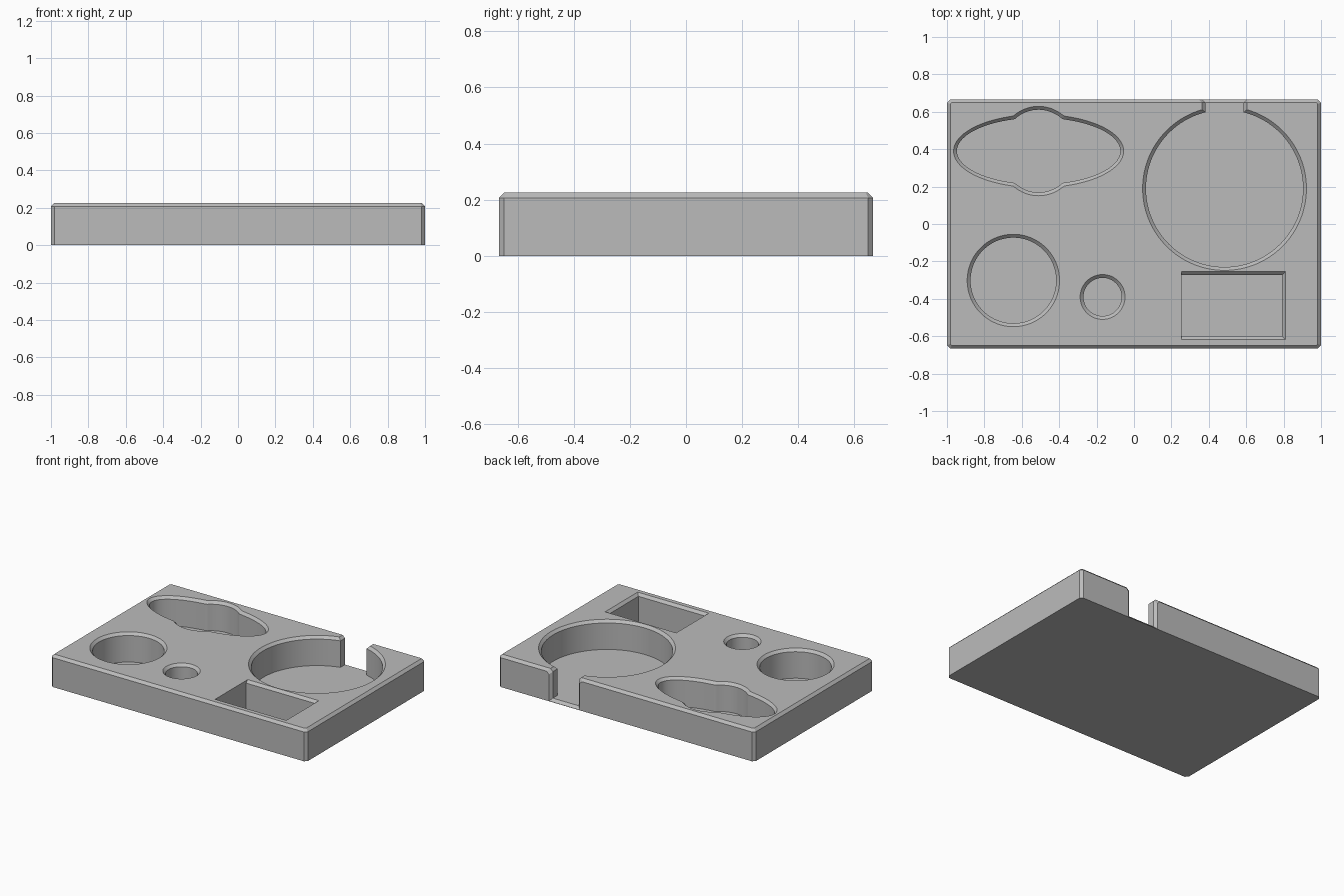
import bpy, bmesh, math

if "Cube" in bpy.data.objects:
    bpy.data.objects.remove(bpy.data.objects["Cube"])

C = 0.018            # chamfer width
HX, HY, H = 1.0, 0.6665, 0.225
FLOOR = 0.02         # pocket floor height
EXTRA = 0.01         # how far cutters rise past the surface

grey = bpy.data.materials.new("grey")
grey.diffuse_color = (0.5, 0.5, 0.5, 1)
grey.use_nodes = True
grey.node_tree.nodes["Principled BSDF"].inputs["Base Color"].default_value = grey.diffuse_color


def loft(name, rings):
    """Closed solid through rings of equal point count."""
    bm = bmesh.new()
    loops = [[bm.verts.new(p) for p in ring] for ring in rings]
    for a, b in zip(loops, loops[1:]):
        for i in range(len(a)):
            j = (i + 1) % len(a)
            bm.faces.new((a[i], a[j], b[j], b[i]))
    bm.faces.new(loops[0][::-1])
    bm.faces.new(loops[-1])
    bmesh.ops.recalc_face_normals(bm, faces=bm.faces)
    me = bpy.data.meshes.new(name)
    bm.to_mesh(me)
    bm.free()
    me.materials.append(grey)
    ob = bpy.data.objects.new(name, me)
    bpy.context.collection.objects.link(ob)
    return ob


def pocket(name, outline):
    """Pocket cutter with a flared rim; outline(offset) gives the plan points."""
    levels = ((0, FLOOR), (0, H - C), (C + EXTRA, H + EXTRA))
    cutter = loft(name, [[(x, y, z) for x, y in outline(o)] for o, z in levels])
    cutter.hide_render = True
    return cutter


def oval(cx, cy, *radii, n=96):
    """Outline of one ellipse, or the union of several on the same centre."""
    def outline(o):
        pts = []
        for i in range(n):
            t = 2 * math.pi * i / n
            c, s = math.cos(t), math.sin(t)
            r = max(1 / math.hypot(c / (a + o), s / (b + o)) for a, b in radii)
            pts.append((cx + r * c, cy + r * s))
        return pts
    return outline


def card_outline(o):
    # the left side has no chamfer
    x0, x1, y0, y1 = 0.254, 0.792 + o, -0.600 - o, -0.272 + o
    return [(x0, y0), (x1, y0), (x1, y1), (x0, y1)]


def octagon(d, z):
    x, y, c = HX - d, HY - d, C - d * (2 - math.sqrt(2))
    return [(x - c, -y, z), (x, -y + c, z), (x, y - c, z), (x - c, y, z),
            (-x + c, y, z), (-x, y - c, z), (-x, -y + c, z), (-x + c, -y, z)]


def notch_ring(y, o):
    cx, w, zt = 0.484, 0.102 + o, H - C - o
    top = H + EXTRA
    f = w + top - zt
    return [(cx - w, y, FLOOR - o), (cx + w, y, FLOOR - o), (cx + w, y, zt),
            (cx + f, y, top), (cx - f, y, top), (cx - w, y, zt)]


# Tray body with chamfered corners and top edge
tray = loft("tray", [octagon(0, 0), octagon(0, H - C), octagon(C, H)])

# Pockets, and the notch through the back wall
cutters = [
    pocket("large_round_pocket", oval(0.484, 0.19, (0.42, 0.42), n=128)),
    pocket("medium_round_pocket", oval(-0.645, -0.302, (0.229, 0.229))),
    pocket("small_round_pocket", oval(-0.168, -0.39, (0.102, 0.102), n=64)),
    pocket("oval_pocket", oval(-0.51, 0.39, (0.437, 0.178), (0.20, 0.221), n=160)),
    pocket("rectangular_pocket", card_outline),
    loft("back_notch", [notch_ring(0.45, 0), notch_ring(HY - C, 0),
                        notch_ring(HY, C), notch_ring(HY + 0.03, C)]),
]
for c in cutters:
    mod = tray.modifiers.new(c.name, 'BOOLEAN')
    mod.operation = 'DIFFERENCE'
    mod.solver = 'EXACT'
    mod.object = c

# Apply the cuts and drop the cutters
bpy.context.view_layer.update()
dg = bpy.context.evaluated_depsgraph_get()
result = bpy.data.meshes.new_from_object(tray.evaluated_get(dg))
tray.modifiers.clear()
tray.data = result
for c in cutters:
    bpy.data.objects.remove(c)

# Smooth round walls, sharp edges kept
bpy.context.view_layer.objects.active = tray
tray.select_set(True)
bpy.ops.object.shade_smooth_by_angle(angle=math.radians(25))
